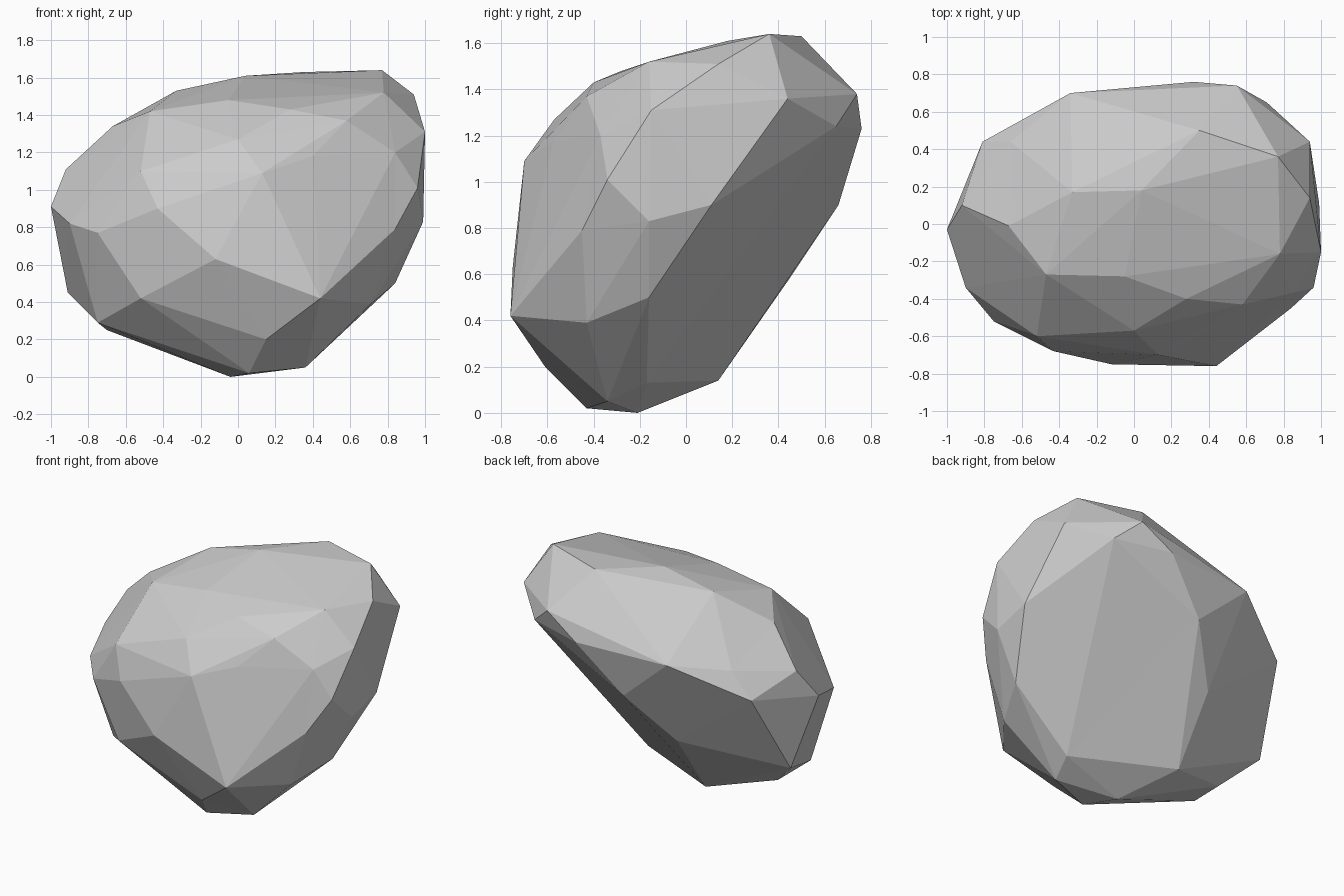
import bpy, bmesh
from mathutils import Vector

# Key corners of the boulder, grouped by region
foot = [(-.04, -.21, 0), (.06, -.43, .02), (.36, -.34, .05), (.41, -.17, .13),
        (-.25, .14, .14), (-.7, -.01, .25), (-.75, -.3, .29)]
front = [(.44, -.76, .42), (.15, -.61, .2), (.71, -.43, .39), (-.12, -.75, .63),
         (-.52, -.57, .42), (-.75, -.52, .77), (-.43, -.68, .9),
         (.13, -.7, 1.09), (-.52, -.6, 1.1)]
right = [(.84, -.16, .5), (.84, -.45, .79), (.99, -.16, .83), (.96, -.34, 1.01),
         (1, -.15, 1.31), (.99, .11, .9), (.94, .44, 1.36), (.94, .14, 1.51),
         (.84, -.37, 1.2)]
crown = [(.78, -.16, 1.52), (.77, .36, 1.64), (.35, .5, 1.63), (.04, .18, 1.61),
         (-.33, .17, 1.53), (-.05, -.28, 1.48), (-.47, -.27, 1.42), (.28, -.4, 1.43),
         (.4, -.57, 1.18), (0, -.57, 1.27), (.58, -.43, 1.37)]
left = [(-.67, -.01, 1.34), (-.92, .1, 1.11), (-1, -.03, .91), (-.9, -.34, .82),
        (-.91, .15, .45), (-.81, .44, 1.0), (-.66, .44, 1.17)]
back = [(-.34, .7, 1.22), (.32, .76, 1.23), (.55, .74, 1.38), (.71, .65, 1.24),
        (.02, .66, .9), (-.24, .44, .57)]

# Boulder: facet a slightly rounded copy so shallow dents survive, then restore
centre = Vector((0, 0, .85))
bm = bmesh.new()
true_place = {}
for p in foot + front + right + crown + left + back:
    d = Vector(p) - centre
    v = bm.verts.new(centre + d.normalized() * d.length ** .85)
    true_place[v] = Vector(p)
hull = bmesh.ops.convex_hull(bm, input=bm.verts[:])
for v in bm.verts:
    v.co = true_place[v]
loose = [v for v in bm.verts if not v.link_faces]
bmesh.ops.delete(bm, geom=loose, context='VERTS')
bmesh.ops.recalc_face_normals(bm, faces=bm.faces[:])
mesh = bpy.data.meshes.new("boulder")
bm.to_mesh(mesh)
bm.free()
bpy.context.collection.objects.link(bpy.data.objects.new("boulder", mesh))
